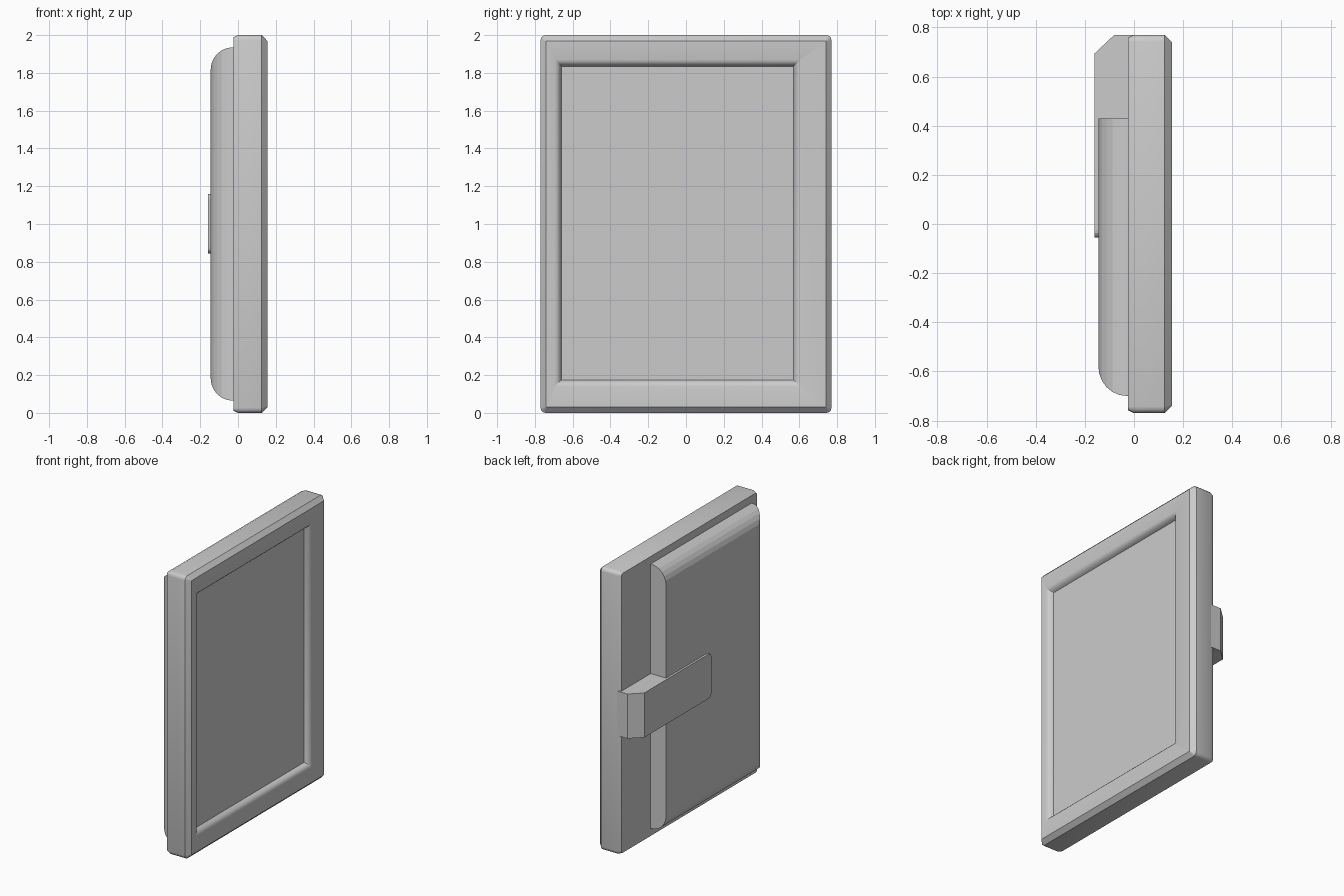
import bpy, bmesh
from math import sin, cos, pi

cube = bpy.data.objects.get("Cube")
if cube:
    bpy.data.objects.remove(cube, do_unlink=True)

grey = bpy.data.materials.new("light grey")
grey.use_nodes = True
colour = (0.6, 0.6, 0.6, 1)
grey.diffuse_color = colour
grey.node_tree.nodes["Principled BSDF"].inputs["Base Color"].default_value = colour


def add_object(name, bm):
    bmesh.ops.recalc_face_normals(bm, faces=bm.faces)
    mesh = bpy.data.meshes.new(name)
    bm.to_mesh(mesh)
    bm.free()
    mesh.materials.append(grey)
    obj = bpy.data.objects.new(name, mesh)
    bpy.context.collection.objects.link(obj)
    return obj


def ring(x, y0, y1, z0, z1, r=0.0, steps=3):
    """Rectangle across the x axis, with rounded corners if r is set."""
    corners = [(y1 - r, z1 - r), (y0 + r, z1 - r), (y0 + r, z0 + r), (y1 - r, z0 + r)]
    if not r:
        return [(x, y, z) for y, z in corners]
    points = []
    for q, (y, z) in enumerate(corners):
        for s in range(steps + 1):
            a = (q + s / steps) * pi / 2
            points.append((x, y + r * cos(a), z + r * sin(a)))
    return points


def loft(name, rings):
    """Skin a row of matching rings and cap both ends."""
    bm = bmesh.new()
    rows = [[bm.verts.new(p) for p in points] for points in rings]
    count = len(rows[0])
    for a, b in zip(rows, rows[1:]):
        for i in range(count):
            j = (i + 1) % count
            bm.faces.new((a[i], a[j], b[j], b[i]))
    bm.faces.new(rows[0][::-1])
    bm.faces.new(rows[-1])
    return add_object(name, bm)


# Tablet body: chamfered slab with a rolled rim around the sunken screen
W, H = 0.77, 2.0
rings = [ring(x, -W + i, W - i, i, H - i, r)
         for x, i, r in [(-0.025, 0.012, 0.015), (0, 0, 0.027),
                         (0.125, 0, 0.027), (0.155, 0.03, 0.003)]]
for x, g in [(0.155, 0.035), (0.151, 0.022), (0.142, 0.011), (0.128, 0.004), (0.118, 0)]:
    rings.append(ring(x, -0.66 - g, 0.57 + g, 0.175 - g, 1.835 + g, 0.002))
body = loft("tablet_body", rings)
bpy.context.view_layer.objects.active = body
body.select_set(True)
bpy.ops.object.shade_smooth_by_angle(angle=0.55)
body.select_set(False)

# Back housing: rounded on three sides, cut straight on the fourth
SEGMENTS = 6
rings = [ring(-0.02, -0.70, 0.43, 0.065, 1.935)]
for k in range(SEGMENTS + 1):
    t = k / SEGMENTS * pi / 2
    i = 0.12 * (1 - cos(t))
    rings.append(ring(-0.03 - 0.115 * sin(t), -0.70 + i, 0.43, 0.065 + i, 1.935 - i))
loft("back_housing", rings)

# Clip: block on the body side whose tongue lies over the housing
outline = [(0, 0.77), (-0.08, 0.77), (-0.16, 0.695), (-0.16, -0.055),
           (-0.14, -0.055), (-0.14, 0.42), (0, 0.42)]
bm = bmesh.new()
low = bm.faces.new([bm.verts.new((x, y, 0.845)) for x, y in outline])
grown = bmesh.ops.extrude_face_region(bm, geom=[low])["geom"]
bmesh.ops.translate(bm, vec=(0, 0, 0.315),
                    verts=[v for v in grown if isinstance(v, bmesh.types.BMVert)])
tips = [e for e in bm.edges
        if all(v.co.y < 0 for v in e.verts)
        and abs(e.verts[0].co.x - e.verts[1].co.x) > 0.01]
bmesh.ops.bevel(bm, geom=tips, offset=0.03, segments=4, profile=0.5, affect="EDGES")
add_object("back_clip", bm)
